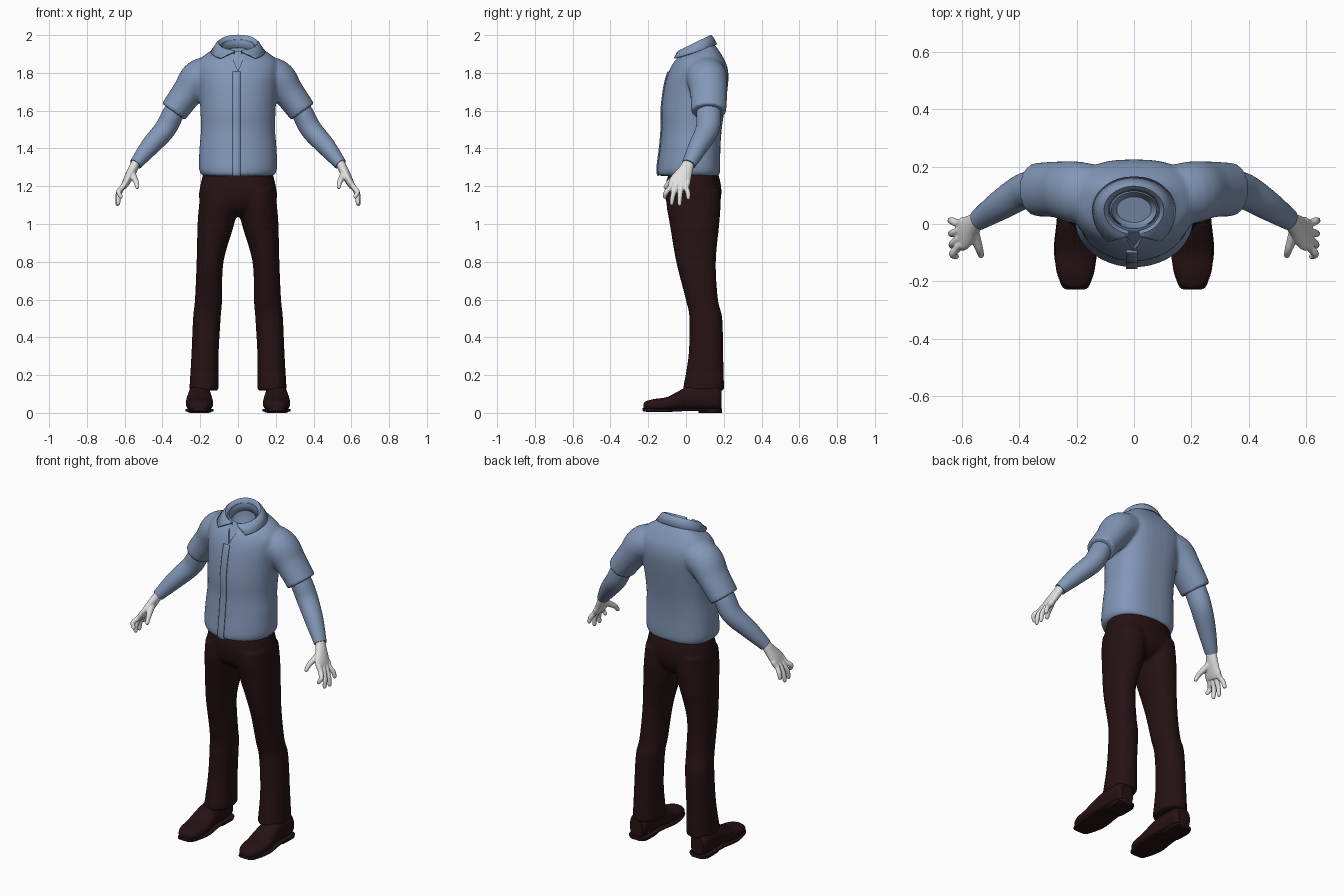
import bpy, bmesh, math
from mathutils import Vector

if "Cube" in bpy.data.objects:
    bpy.data.objects.remove(bpy.data.objects["Cube"])


def material(name, color):
    m = bpy.data.materials.new(name)
    m.diffuse_color = (*color, 1)
    m.use_nodes = True
    m.node_tree.nodes["Principled BSDF"].inputs["Base Color"].default_value = m.diffuse_color
    return m


SHIRT = material("shirt_blue", (0.225, 0.31, 0.475))
TROUSER = material("dark_maroon", (0.019, 0.006, 0.007))
GLOVE = material("pale_grey", (0.75, 0.75, 0.74))


def interp(rows, k=5):
    """Catmull-Rom through tuples of numbers."""
    out, n = [], len(rows)
    for i in range(n - 1):
        quads = zip(rows[max(i - 1, 0)], rows[i], rows[i + 1], rows[min(i + 2, n - 1)])
        quads = list(quads)
        for j in range(k):
            t = j / k
            out.append(tuple(0.5 * (2 * b + (c - a) * t + (2 * a - 5 * b + 4 * c - d) * t * t
                                    + (3 * b - a - 3 * c + d) * t ** 3) for a, b, c, d in quads))
    return out + [tuple(rows[-1])]


def oval(u, v, n=2.0, n_back=None, seg=40):
    """Superellipse points; the positive v half may be squarer."""
    pts = []
    for i in range(seg):
        a = 2 * math.pi * i / seg
        c, s = math.cos(a), math.sin(a)
        p = 2 / (n_back if n_back and s > 0 else n)
        pts.append((u * math.copysign(abs(c) ** p, c), v * math.copysign(abs(s) ** p, s)))
    return pts


def loft(bm, rings):
    vs = [[bm.verts.new(p) for p in r] for r in rings]
    n = len(vs[0])
    for a, b in zip(vs, vs[1:]):
        for i in range(n):
            bm.faces.new((a[i], a[(i + 1) % n], b[(i + 1) % n], b[i]))
    bm.faces.new(vs[0])
    bm.faces.new(vs[-1])


def upright(bm, rows, n=2.0, n_back=None):
    """Rows of (z, x, y, half width, half depth, tilt)."""
    loft(bm, [[(x + px, y + py, z + tilt * py) for px, py in oval(rx, ry, n, n_back)]
              for z, x, y, rx, ry, tilt in interp(rows)])


def tube(bm, rows, side=1, seg=32, rounded=False):
    """Rows of (x, y, z, radius across, radius along y)."""
    rows = interp([(r[0] * side, *r[1:]) for r in rows])
    pts = [Vector(r[:3]) for r in rows]
    rings = []
    for i, r in enumerate(rows):
        t = (pts[min(i + 1, len(pts) - 1)] - pts[max(i - 1, 0)]).normalized()
        b = Vector((0, 1, 0))
        b = (b - t * b.dot(t)).normalized()
        nrm = t.cross(b)
        rings.append([pts[i] + nrm * u + b * v for u, v in oval(r[3], r[4], seg=seg)])
    if rounded:
        for f, sc in ((0.5, 0.85), (0.85, 0.5)):
            c = pts[-1] + t * r[3] * f
            rings.append([c + (p - pts[-1]) * sc for p in rings[len(rows) - 1]])
    loft(bm, rings)


def finish(name, bm, mat):
    bmesh.ops.recalc_face_normals(bm, faces=bm.faces)
    me = bpy.data.meshes.new(name)
    bm.to_mesh(me)
    bm.free()
    ob = bpy.data.objects.new(name, me)
    bpy.context.collection.objects.link(ob)
    if mat:
        me.materials.append(mat)
        shade(ob)
    return ob


def shade(ob, angle=40):
    bpy.ops.object.select_all(action='DESELECT')
    ob.select_set(True)
    bpy.context.view_layer.objects.active = ob
    bpy.ops.object.shade_smooth_by_angle(angle=math.radians(angle))


def blend(ob, mat, voxel, cutters=()):
    """Fuse overlapping volumes, soften the joins and cut openings."""
    m = ob.modifiers.new("fuse", 'REMESH')
    m.mode, m.voxel_size = 'VOXEL', voxel
    m = ob.modifiers.new("soften", 'SMOOTH')
    m.factor, m.iterations = 0.5, 5
    for c in cutters:
        m = ob.modifiers.new("cut", 'BOOLEAN')
        m.operation, m.object = 'DIFFERENCE', c
    bpy.context.view_layer.update()
    me = bpy.data.meshes.new_from_object(ob.evaluated_get(bpy.context.evaluated_depsgraph_get()))
    ob.modifiers.clear()
    ob.data = me
    me.materials.clear()
    me.materials.append(mat)
    me.polygons.foreach_set("material_index", [0] * len(me.polygons))
    for c in cutters:
        bpy.data.objects.remove(c)
    shade(ob)


# Shirt body with short sleeves
body = [(1.255, 0, .015, .186, .160, 0), (1.29, 0, .015, .206, .166, 0), (1.40, 0, .022, .204, .160, 0),
        (1.50, 0, .030, .196, .159, 0), (1.60, 0, .037, .199, .166, 0), (1.70, 0, .050, .206, .168, 0),
        (1.78, 0, .062, .216, .163, 0), (1.84, 0, .070, .216, .146, 0), (1.885, 0, .068, .186, .120, .1),
        (1.915, 0, .060, .136, .096, .3), (1.945, 0, .050, .102, .078, .47)]
bm = bmesh.new()
upright(bm, body, 2.0, 2.7)
for s in (-1, 1):
    tube(bm, [(.09, .095, 1.81, .085, .10), (.20, .11, 1.775, .099, .108),
              (.268, .12, 1.695, .083, .098), (.342, .12, 1.594, .075, .093)], s)
shirt = finish("shirt", bm, SHIRT)

# Neck opening and open-button notch
bm = bmesh.new()
upright(bm, [(1.83, 0, .05, .06, .045, .3), (1.90, 0, .05, .084, .064, .45), (2.1, 0, .05, .086, .066, .47)])
neck_cut = finish("neck_cutter", bm, None)
bm = bmesh.new()
tri = [(0, -.078, 1.81), (.052, -.010, 1.935), (-.052, -.010, 1.935)]
loft(bm, [tri, [(x, y - .2, z) for x, y, z in tri]])
notch_cut = finish("notch_cutter", bm, None)
blend(shirt, SHIRT, 0.009, (neck_cut, notch_cut))

# Button placket following the chest
bm = bmesh.new()
xs = (-.028, -.015, 0, .012)
grid = [[bm.verts.new((x, cy - ry * math.sqrt(1 - (x / rx) ** 2) - .003, z)) for x in xs]
        for z, _, cy, rx, ry, _ in interp(body) if z < 1.81]
for a, b in zip(grid, grid[1:]):
    for i in range(len(xs) - 1):
        bm.faces.new((a[i], a[i + 1], b[i + 1], b[i]))
placket = finish("placket", bm, SHIRT)
m = placket.modifiers.new("thickness", 'SOLIDIFY')
m.thickness, m.offset = 0.007, 0

# Folded collar: rows of half width, back depth, front depth, front gap, drop
bm = bmesh.new()
grid = []
for rx, back, front, gap, drop in ((.082, .064, .066, 14, .065), (.094, .073, .078, 11, .010),
                                   (.104, .082, .086, 10, .000), (.114, .090, .096, 13, .008),
                                   (.142, .112, .145, 40, .048)):
    row = []
    for i in range(49):
        a = math.radians(-90 + gap + (360 - 2 * gap) * i / 48)
        s = math.sin(a)
        row.append(bm.verts.new((rx * math.cos(a), .05 + s * (back if s > 0 else front),
                                 1.957 + .041 * s - drop)))
    grid.append(row)
for a, b in zip(grid, grid[1:]):
    for i in range(48):
        bm.faces.new((a[i], a[i + 1], b[i + 1], b[i]))
collar = finish("collar", bm, SHIRT)
m = collar.modifiers.new("thickness", 'SOLIDIFY')
m.thickness, m.offset = 0.008, 0

# Trousers
bm = bmesh.new()
upright(bm, [(1.275, 0, .040, .183, .128, 0), (1.20, 0, .038, .200, .148, 0), (1.13, 0, .038, .204, .146, 0),
             (1.08, 0, .038, .150, .125, 0), (1.04, 0, .040, .060, .080, 0)], 2.2)
for s in (-1, 1):
    leg = [(.118, .180, .092, .078, .110, 0), (.30, .175, .105, .072, .092, 0), (.50, .165, .105, .073, .087, 0),
           (.60, .156, .084, .072, .085, 0), (.80, .148, .053, .071, .105, 0), (1.0, .117, .045, .097, .131, 0),
           (1.10, .105, .040, .101, .143, 0), (1.18, .100, .038, .099, .140, 0)]
    upright(bm, [(r[0], r[1] * s, *r[2:]) for r in leg], 2.2)
trousers = finish("trousers", bm, TROUSER)
blend(trousers, TROUSER, 0.009)

# Rows of (y, half width, bottom, top) for shoe, sole and heel
shoe = [(-.226, .018, .022, .045), (-.214, .044, .012, .061), (-.17, .065, .010, .073), (-.10, .072, .010, .084),
        (-.04, .069, .012, .115), (.02, .062, .015, .142), (.10, .060, .012, .150), (.16, .056, .012, .145),
        (.187, .040, .015, .125)]
sole = [(-.229, .020, .012, .026), (-.212, .050, .006, .024), (-.10, .075, .005, .022), (.02, .065, .010, .024),
        (.16, .060, .008, .024), (.191, .040, .008, .024)]
heel = [(.065, .058, 0, .02), (.13, .061, 0, .02), (.17, .056, 0, .02), (.190, .036, 0, .02)]

for s, label in ((-1, "right"), (1, "left")):
    for part, rows, n in (("shoe", shoe, 2.4), ("sole", sole, 5), ("heel", heel, 6)):
        bm = bmesh.new()
        loft(bm, [[(s * .204 + px, y, (lo + hi) / 2 + pz) for px, pz in oval(w, (hi - lo) / 2, n)]
                  for y, w, lo, hi in interp(rows)])
        finish(f"{label}_{part}", bm, TROUSER)

    # Long undersleeve on the forearm
    bm = bmesh.new()
    tube(bm, [(.305, .12, 1.65, .055, .06), (.345, .12, 1.58, .057, .065), (.388, .113, 1.50, .057, .062),
              (.467, .065, 1.41, .050, .052), (.543, .014, 1.316, .033, .037)], s)
    finish(f"{label}_forearm", bm, SHIRT)

    # Hand: palm, four fingers and thumb
    bm = bmesh.new()
    tube(bm, [(.535, .020, 1.335, .024, .028), (.562, -.004, 1.28, .025, .040),
              (.590, -.032, 1.225, .021, .057), (.604, -.040, 1.195, .014, .054)], s)
    for root_y, mid_y, tip_y, tip_x, tip_z in ((-.082, -.104, -.113, .620, 1.145), (-.054, -.069, -.076, .634, 1.108),
                                               (-.025, -.032, -.034, .638, 1.105), (.002, .010, .012, .640, 1.138)):
        tube(bm, [(.593, root_y + .01, 1.225, .015, .015), (.612, root_y, 1.195, .014, .014),
                  (.632, mid_y, (1.195 + tip_z) / 2, .0135, .0135), (tip_x, tip_y, tip_z, .011, .011)],
             s, 16, True)
    tube(bm, [(.562, -.010, 1.275, .018, .020), (.550, -.055, 1.245, .017, .018),
              (.539, -.088, 1.222, .014, .014), (.533, -.109, 1.195, .011, .011)], s, 16, True)
    hand = finish(f"{label}_hand", bm, GLOVE)
    blend(hand, GLOVE, 0.004)
